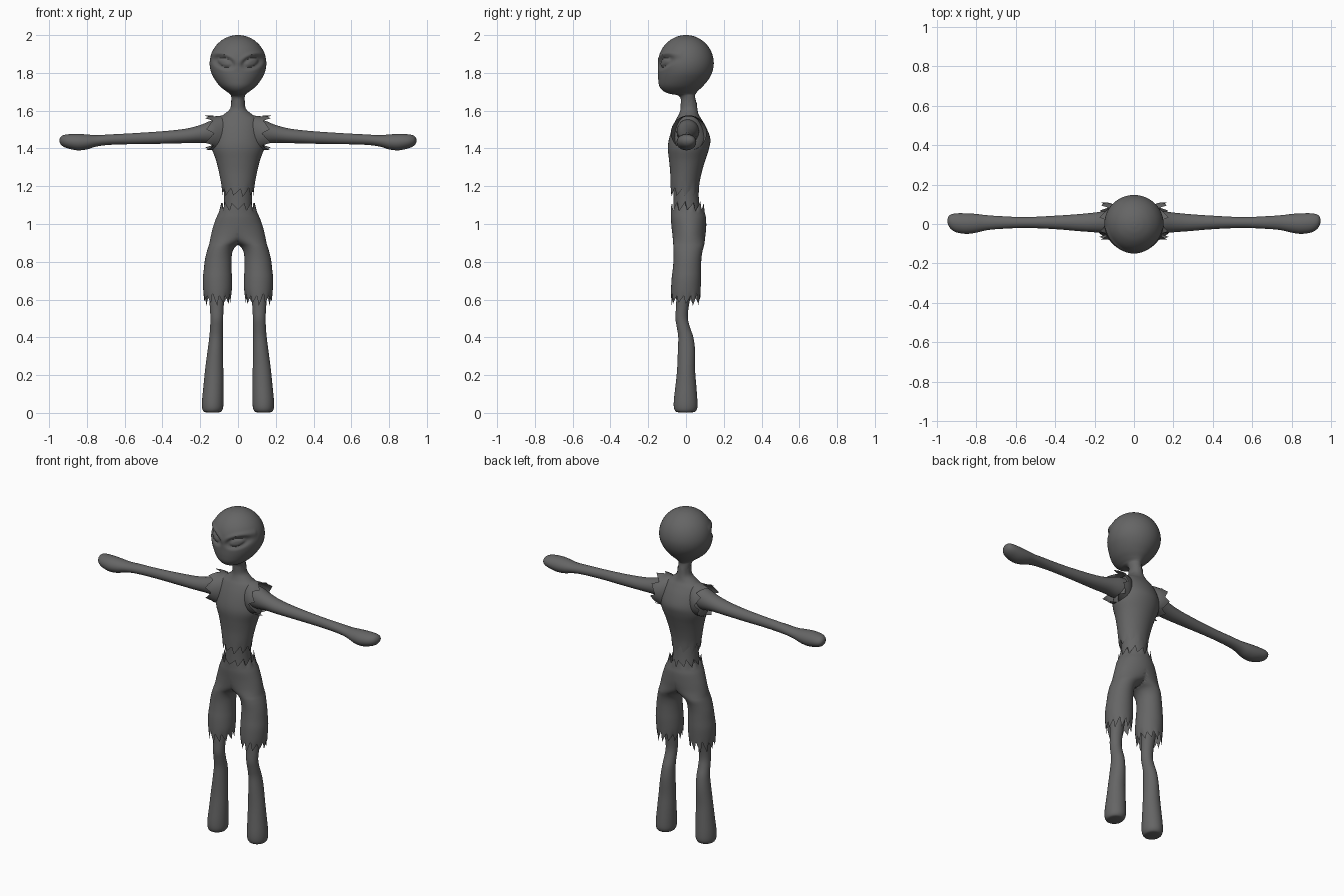
import bpy, bmesh, math, random
from mathutils import Vector

grey = bpy.data.materials.new("dark grey")
grey.diffuse_color = (0.13, 0.13, 0.13, 1)
rng = random.Random(4)


def spline(secs, steps):
    """Smooth curve through every section."""
    out = []
    for i in range(len(secs) - 1):
        p = [secs[max(i - 1, 0)], secs[i], secs[i + 1], secs[min(i + 2, len(secs) - 1)]]
        for s in range(steps):
            t = s / steps
            out.append([0.5 * (2 * b + (c - a) * t + (2 * a - 5 * b + 4 * c - d) * t * t
                               + (3 * b - a - 3 * c + d) * t ** 3) for a, b, c, d in zip(*p)])
    return out + [list(secs[-1])]


def teeth(n, amp, width=4):
    """Torn cloth edge: uneven saw teeth around a ring."""
    big = [rng.uniform(0.5, 1.0) for _ in range(n // width + 1)]
    return [amp * big[j // width] * (2 * (j % width) / (width - 1) - 1) for j in range(n)]


def loft(name, secs, axis="z", n=40, steps=4, caps=(True, True), jag=(0, 0),
         mirror=False, half=False, shape=None):
    """secs: (position, a0, a1, b0, b1). axis z: a=x, b=y. axis x: a=y, b=z."""
    rings = spline(secs, steps)
    last, m = len(rings) - 1, 4
    start, end = teeth(n, jag[0]), teeth(n, jag[1])
    bm = bmesh.new()
    grid = []
    for k, (p, a0, a1, b0, b1) in enumerate(rings):
        row = []
        for j in range(n):
            t = 2 * math.pi * j / n
            a = (a0 + a1) / 2 + (a1 - a0) / 2 * math.cos(t)
            b = (b0 + b1) / 2 + (b1 - b0) / 2 * math.sin(t)
            q = p + start[j] * max(0, 1 - k / m) + end[j] * max(0, 1 - (last - k) / m)
            co = Vector((a, b, q)) if axis == "z" else Vector((q, a, b))
            if half:
                co.x = max(co.x, 0)
            row.append(bm.verts.new(shape(co) if shape else co))
        grid.append(row)
    for r0, r1 in zip(grid, grid[1:]):
        for j in range(n):
            bm.faces.new((r0[j], r0[(j + 1) % n], r1[(j + 1) % n], r1[j]))
    if caps[0]:
        bm.faces.new(grid[0][::-1])
    if caps[1]:
        bm.faces.new(grid[-1])
    bmesh.ops.recalc_face_normals(bm, faces=bm.faces)
    if half:
        # drop the flat wall on the centre plane
        wall = [f for f in bm.faces if all(v.co.x < 1e-5 for v in f.verts)]
        bmesh.ops.delete(bm, geom=wall, context="FACES")
    me = bpy.data.meshes.new(name)
    bm.to_mesh(me)
    bm.free()
    me.materials.append(grey)
    ob = bpy.data.objects.new(name, me)
    bpy.context.collection.objects.link(ob)
    bpy.ops.object.select_all(action="DESELECT")
    ob.select_set(True)
    bpy.context.view_layer.objects.active = ob
    bpy.ops.object.shade_smooth_by_angle(angle=math.radians(50))
    if mirror:
        mod = ob.modifiers.new("mirror", "MIRROR")
        mod.use_clip = half
        mod.use_mirror_merge = half
    return ob


def sym(z, rx, y0, y1):
    return (z, -rx, rx, y0, y1)


def carve_eyes(co):
    """Almond eye sockets with a soft bulge and a brow ridge."""
    if co.y > -0.02 or co.z < 1.78:
        return co
    dx = abs(co.x) - 0.077
    u, v = dx / 0.047, (co.z - 1.855 - 0.25 * dx) / 0.028
    r = math.hypot(u, v)
    depth = 0.011 * math.exp(-((r - 0.95) / 0.3) ** 2) + 0.004 * math.exp(-r * r)
    if v > 0:
        depth -= 0.006 * math.exp(-((r - 1.6) / 0.35) ** 2) * v / max(r, 0.01)
    return co - (co - Vector((0, 0, 1.85))).normalized() * depth


# Head and neck
head = [sym(1.54, .034, -.025, .055), sym(1.62, .033, -.026, .055), sym(1.675, .036, -.034, .048),
        sym(1.69, .045, -.09, .052), sym(1.705, .066, -.122, .064), sym(1.73, .096, -.141, .09),
        sym(1.765, .123, -.147, .119), sym(1.805, .143, -.148, .139)]
for deg in (0, 18, 36, 54, 70, 82, 88):
    c, s = math.cos(math.radians(deg)), math.sin(math.radians(deg))
    head.append(sym(1.85 + .15 * s, .15 * c, -.148 * c, .147 * c))
loft("head_and_neck", head, n=96, steps=6, shape=carve_eyes)

# Torn vest, open at collar and hem
loft("vest", [sym(1.168, .081, -.08, .068), sym(1.22, .09, -.082, .072), sym(1.28, .102, -.084, .085),
              sym(1.34, .117, -.09, .103), sym(1.40, .138, -.096, .122), sym(1.45, .137, -.09, .129),
              sym(1.51, .127, -.072, .108), sym(1.555, .108, -.052, .082), sym(1.58, .075, -.038, .067),
              sym(1.61, .042, -.029, .06), sym(1.65, .036, -.03, .056)],
     caps=(False, False), jag=(.03, .014))

# Torn sleeve openings
loft("sleeves", [(.07, -.05, .08, 1.38, 1.575), (.105, -.068, .1, 1.385, 1.572),
                 (.13, -.078, .108, 1.39, 1.57), (.15, -.08, .11, 1.39, 1.575)],
     axis="x", n=32, caps=(False, False), jag=(0, .026), mirror=True)

# Arms with rounded mitten hands
loft("arms", [(.09, -.05, .07, 1.425, 1.555), (.14, -.048, .066, 1.425, 1.548), (.2, -.042, .058, 1.43, 1.524),
              (.28, -.036, .05, 1.428, 1.504), (.4, -.026, .042, 1.425, 1.491),
              (.55, -.02, .035, 1.423, 1.481), (.68, -.025, .04, 1.419, 1.474),
              (.75, -.032, .045, 1.41, 1.47), (.8, -.044, .051, 1.395, 1.474), (.85, -.05, .054, 1.39, 1.477),
              (.9, -.042, .054, 1.4, 1.475), (.928, -.025, .048, 1.412, 1.469),
              (.941, -.005, .036, 1.426, 1.458), (.945, .01, .02, 1.438, 1.446)],
     axis="x", n=28, mirror=True)

# Bare waist between vest and shorts
loft("waist", [sym(1.04, .078, -.066, .078), sym(1.13, .073, -.066, .068), sym(1.23, .078, -.07, .066)], n=32)

# Torn shorts, one half mirrored across the centre
loft("shorts", [(.6, .042, .177, -.078, .074), (.65, .033, .184, -.079, .077), (.71, .032, .186, -.076, .08),
                (.76, .034, .181, -.07, .08), (.81, .034, .175, -.066, .081), (.85, .03, .166, -.066, .086),
                (.88, .014, .157, -.067, .094), (.9, -.02, .151, -.068, .098), (.935, -.09, .144, -.071, .102),
                (.98, -.133, .133, -.076, .107), (1.03, -.116, .116, -.08, .106),
                (1.06, -.102, .102, -.08, .1), (1.095, -.088, .088, -.08, .094)],
     n=48, caps=(False, False), jag=(.036, .026), mirror=True, half=True)

# Lower legs flaring into blunt feet
loft("legs", [(.003, -.17, -.1, -.04, .035), (.008, -.183, -.088, -.055, .05), (.028, -.19, -.079, -.064, .06),
              (.07, -.19, -.077, -.064, .06), (.15, -.182, -.077, -.055, .054), (.23, -.174, -.078, -.047, .048),
              (.33, -.161, -.079, -.043, .048), (.4, -.152, -.08, -.041, .039), (.45, -.148, -.08, -.048, .022),
              (.5, -.146, -.079, -.056, .01), (.56, -.149, -.076, -.053, .014),
              (.64, -.155, -.07, -.05, .03), (.74, -.158, -.065, -.05, .05)],
     n=28, mirror=True)
